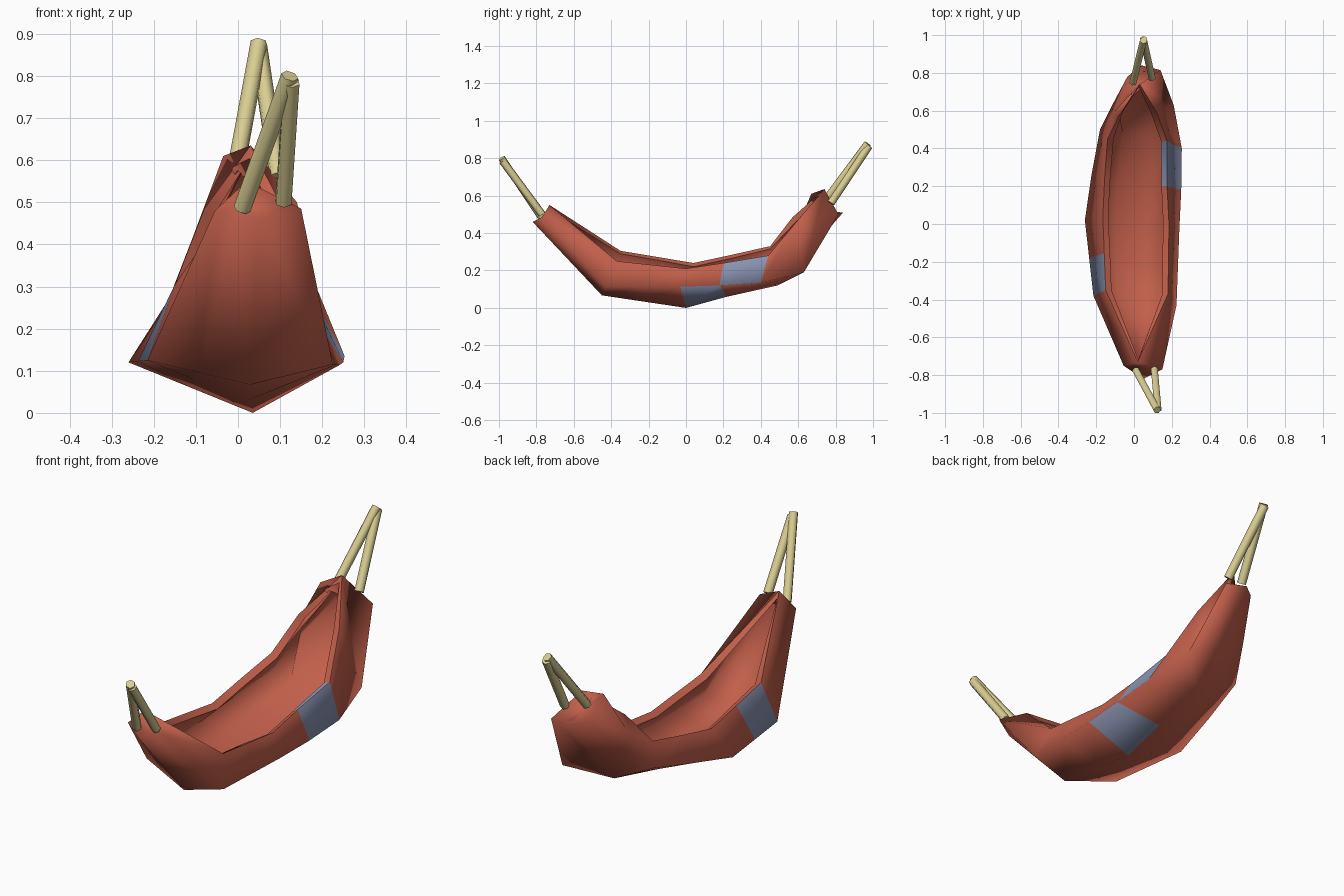
import bpy, bmesh
from mathutils import Vector

if "Cube" in bpy.data.objects:
    bpy.data.objects.remove(bpy.data.objects["Cube"])


def material(name, rgb):
    m = bpy.data.materials.new(name)
    m.diffuse_color = (*rgb, 1)
    m.use_nodes = True
    m.node_tree.nodes["Principled BSDF"].inputs["Base Color"].default_value = m.diffuse_color
    return m


red = material("red cloth", (0.54, 0.115, 0.07))
blue = material("blue patch", (0.25, 0.29, 0.44))
tan = material("tan rope", (0.70, 0.62, 0.29))

# Long seams of the cloth, each running from the front to the back end
rim_l = [(.02, -.73, .55), (-.15, -.35, .305), (-.165, .04, .24), (-.155, .25, .285),
         (-.14, .45, .33), (-.08, .57, .485), (.03, .74, .635)]
side_l = [(-.055, -.75, .48), (-.215, -.38, .125), (-.26, .02, .12), (-.225, .26, .175),
          (-.18, .50, .23), (-.11, .585, .41), (-.035, .67, .61)]
keel = [(.05, -.82, .46), (.03, -.45, .067), (.035, 0, 0), (.035, .22, .06),
        (.035, .49, .12), (.04, .63, .27), (.04, .84, .51)]
side_r = [(.15, -.77, .485), (.225, -.43, .115), (.24, -.03, .113), (.25, .18, .12),
          (.253, .40, .135), (.21, .63, .19), (.14, .815, .50)]
rim_r = [(.02, -.73, .55), (.18, -.37, .25), (.185, 0, .21), (.175, .2, .24),
         (.175, .44, .28), (.12, .59, .46), (.03, .74, .635)]


def with_split(seam):
    """Add a ring between rings 1 and 2 so the left patch gets its own face."""
    pts = [Vector(p) for p in seam]
    pts.insert(2, (pts[1] + pts[2]) / 2)
    return pts


rl, sl, ke, sr, rr = [with_split(s) for s in (rim_l, side_l, keel, side_r, rim_r)]
lower_l = [(a + b) / 2 for a, b in zip(sl, ke)]
lower_l[-2] = Vector((-.115, .63, .36))
lower_l[-1] = Vector((-.035, .78, .515))
seams = [rl, sl, lower_l, ke, sr, rr]

# Cloth sling with patched faces on the outside
bm = bmesh.new()
grid = [[bm.verts.new(p) for p in s] for s in seams]
patches = {(1, 0), (3, 3), (4, 4)}          # (ring, panel)
for j in range(len(grid) - 1):
    for i in range(len(grid[0]) - 1):
        f = bm.faces.new((grid[j][i], grid[j][i + 1], grid[j + 1][i + 1], grid[j + 1][i]))
        f.material_index = 1 if (i, j) in patches else 0
# closed ends
bm.faces.new([s[0] for s in grid])
bm.faces.new([s[-1] for s in reversed(grid)])
bmesh.ops.remove_doubles(bm, verts=bm.verts[:], dist=0.001)
shell_faces = len(bm.faces)
me = bpy.data.meshes.new("hammock_cloth")
bm.to_mesh(me)
bm.free()
cloth = bpy.data.objects.new("hammock_cloth", me)
bpy.context.collection.objects.link(cloth)
me.materials.append(red)
me.materials.append(blue)
solid = cloth.modifiers.new("thickness", "SOLIDIFY")
solid.thickness = 0.035
solid.offset = -1
solid.material_offset = -1                  # plain lining inside
bpy.context.view_layer.objects.active = cloth
cloth.select_set(True)
bpy.ops.object.modifier_apply(modifier="thickness")
bpy.ops.object.shade_smooth()

# Hard edge along the rim; only the right patch wraps over it
bm = bmesh.new()
bm.from_mesh(me)
bm.faces.ensure_lookup_table()
for f in bm.faces[2 * shell_faces:]:
    if f.calc_center_median().y < 0:
        f.material_index = 0
    for e in f.edges:
        if any(g.index < 2 * shell_faces for g in e.link_faces):
            e.smooth = False
bm.to_mesh(me)
bm.free()


# Ropes
def rope(name, a, b, r=0.021):
    a, b = Vector(a), Vector(b)
    d = b - a
    bpy.ops.mesh.primitive_cylinder_add(vertices=6, radius=r, depth=d.length, location=(a + b) / 2)
    o = bpy.context.object
    o.name = name
    o.rotation_euler = d.to_track_quat("Z", "Y").to_euler()
    o.data.materials.append(tan)
    bpy.ops.object.shade_smooth_by_angle(angle=1.1)


rope("front_rope_left", (.01, -.775, .485), (.123, -.985, .80))
rope("front_rope_right", (.108, -.77, .50), (.127, -.98, .785))
rope("back_rope_left", (-.005, .75, .58), (.05, .972, .878))
rope("back_rope_right", (.095, .775, .56), (.05, .978, .865))
